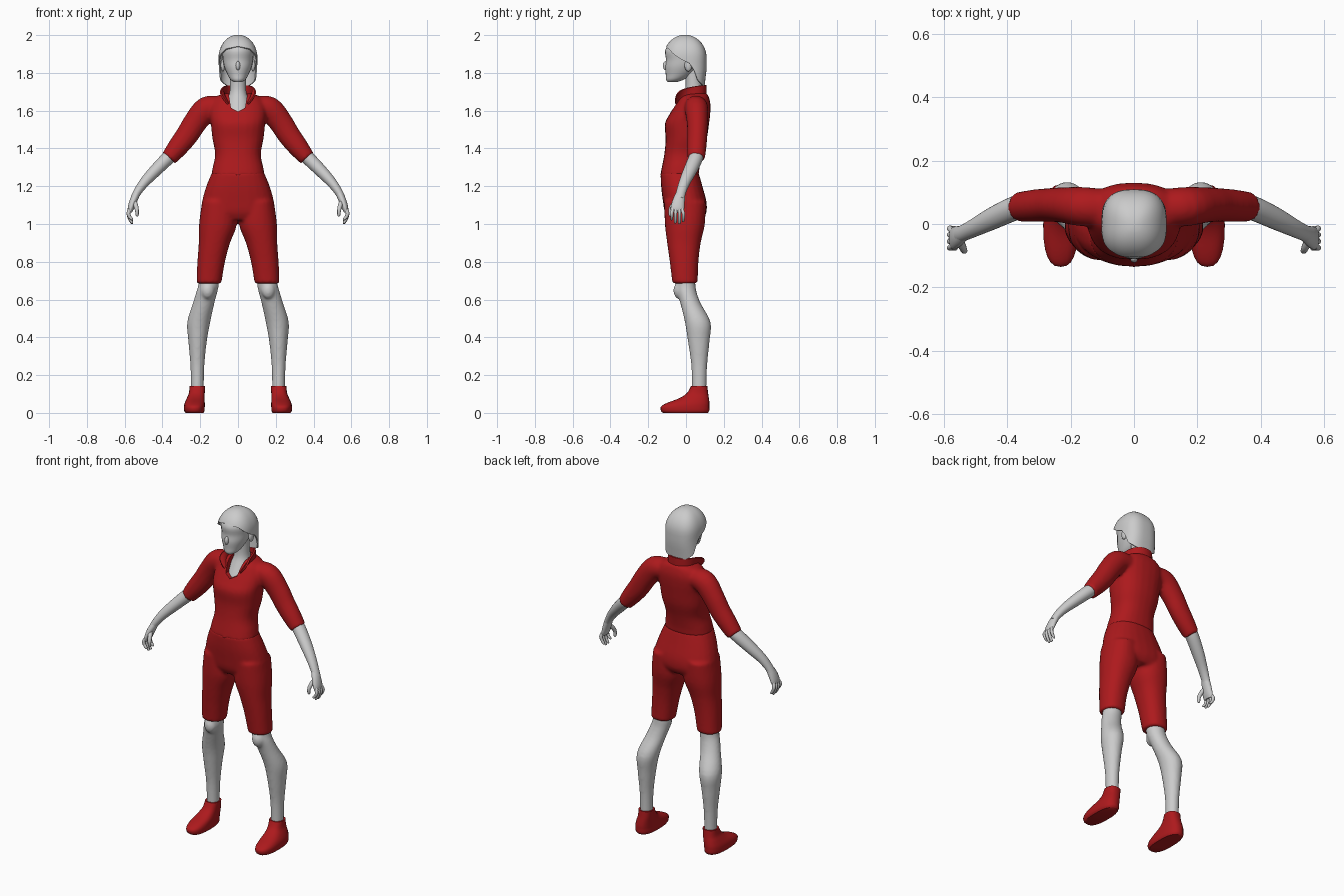
import bpy, bmesh, math
from mathutils import Vector, Matrix

if "Cube" in bpy.data.objects:
    bpy.data.objects.remove(bpy.data.objects["Cube"])

red = bpy.data.materials.new("red cloth")
red.diffuse_color = (0.42, 0.01, 0.012, 1)
red.use_nodes = True
red.node_tree.nodes["Principled BSDF"].inputs["Base Color"].default_value = red.diffuse_color


def smooth_path(secs, steps):
    """Catmull-Rom interpolation of (x, y, z, rx, ry) sections."""
    out, n = [], len(secs)
    for i in range(n - 1):
        p = [secs[max(0, min(n - 1, i + k))] for k in (-1, 0, 1, 2)]
        for s in range(steps):
            t = s / steps
            out.append([0.5 * (2 * b + (c - a) * t + (2 * a - 5 * b + 4 * c - d) * t * t
                               + (3 * b - a - 3 * c + d) * t ** 3) for a, b, c, d in zip(*p)])
    return out + [list(secs[-1])]


def loft(bm, secs, side=1, level=True, n=24, power=1.0, steps=4):
    """Closed skin through ellipses, level or square to the path."""
    path = smooth_path(secs, steps)
    pts = [Vector(p[:3]) for p in path]
    rings = []
    for i, p in enumerate(path):
        u, v = Vector((1, 0, 0)), Vector((0, 1, 0))
        if not level:
            t = (pts[min(i + 1, len(pts) - 1)] - pts[max(i - 1, 0)]).normalized()
            v = (v - t * v.dot(t)).normalized()
            u = t.cross(v)
        ring = []
        for k in range(n):
            a = 2 * math.pi * k / n
            c, s = [math.copysign(abs(w) ** power, w) for w in (math.cos(a), math.sin(a))]
            q = pts[i] + u * (c * p[3]) + v * (s * p[4])
            ring.append(bm.verts.new((q.x * side, q.y, q.z)))
        rings.append(ring)
    for a, b in zip(rings, rings[1:]):
        for k in range(n):
            bm.faces.new((a[k], a[(k + 1) % n], b[(k + 1) % n], b[k]))
    bm.faces.new(rings[0])
    bm.faces.new(rings[-1])


def ball(bm, loc, size):
    m = Matrix.Translation(loc) @ Matrix.Diagonal((*size, 1))
    bmesh.ops.create_uvsphere(bm, u_segments=20, v_segments=12, radius=1, matrix=m)


def yspan(rows):
    """Rows of (cx, z, half width, y front, y back) to loft sections."""
    return [(cx, (f + b) / 2, z, w, (b - f) / 2) for cx, z, w, f, b in rows]


def finish(name, bm, mat=None, remesh=0, solid=0, subsurf=0, cutter=None):
    bmesh.ops.recalc_face_normals(bm, faces=bm.faces)
    me = bpy.data.meshes.new(name)
    bm.to_mesh(me)
    bm.free()
    ob = bpy.data.objects.new(name, me)
    bpy.context.collection.objects.link(ob)
    if mat:
        me.materials.append(mat)
    if remesh:
        m = ob.modifiers.new("blend", 'REMESH')
        m.mode, m.voxel_size, m.use_smooth_shade = 'VOXEL', remesh, True
        m = ob.modifiers.new("soften", 'SMOOTH')
        m.factor, m.iterations = 0.5, 6
    if cutter:
        m = ob.modifiers.new("cut", 'BOOLEAN')
        m.operation, m.object, m.solver = 'DIFFERENCE', cutter, 'EXACT'
    if solid:
        m = ob.modifiers.new("thickness", 'SOLIDIFY')
        m.thickness, m.offset = solid, 0
    if subsurf:
        ob.modifiers.new("round", 'SUBSURF').levels = subsurf
    bpy.ops.object.select_all(action='DESELECT')
    ob.select_set(True)
    bpy.context.view_layer.objects.active = ob
    bpy.ops.object.convert(target='MESH')
    bpy.ops.object.shade_smooth_by_angle(angle=math.radians(50))
    return ob


# neckline cutter
bm = bmesh.new()
f = bm.faces.new([bm.verts.new((x, -0.25, z)) for x, z in
                  ((0, 1.595), (0.037, 1.615), (0.06, 1.75), (-0.06, 1.75), (-0.037, 1.615))])
ext = bmesh.ops.extrude_face_region(bm, geom=[f])
bmesh.ops.translate(bm, vec=(0, 0.28, 0), verts=[v for v in ext['geom'] if isinstance(v, bmesh.types.BMVert)])
cutter = finish("neckline_cutter", bm)
cutter.hide_render = True

# shirt: torso and half sleeves blended
bm = bmesh.new()
loft(bm, yspan([(0, 1.255, .142, -.137, .068), (0, 1.30, .134, -.128, .072), (0, 1.37, .121, -.115, .087),
                (0, 1.45, .135, -.108, .11), (0, 1.53, .144, -.112, .122), (0, 1.58, .15, -.088, .128),
                (0, 1.63, .145, -.058, .13), (0, 1.67, .12, -.035, .122), (0, 1.692, .075, -.01, .112)]), power=.85)
for s in (1, -1):
    loft(bm, [(.09, .05, 1.62, .055, .06), (.165, .055, 1.61, .066, .062), (.225, .06, 1.54, .063, .056),
              (.27, .06, 1.47, .06, .053), (.32, .057, 1.405, .054, .051), (.366, .054, 1.348, .044, .046)],
         s, level=False)
finish("shirt", bm, red, remesh=.009, cutter=cutter)
bpy.data.objects.remove(cutter)

# knee-length trousers
bm = bmesh.new()
loft(bm, yspan([(0, 1.275, .137, -.135, .066), (0, 1.2, .168, -.132, .087), (0, 1.12, .19, -.122, .108),
                (0, 1.06, .19, -.112, .108), (0, 1.02, .14, -.09, .085)]), power=.85)
for s in (1, -1):
    loft(bm, yspan([(.105, 1.12, .085, -.115, .105), (.106, 1.0, .1, -.112, .1), (.125, .9, .083, -.1, .078),
                    (.142, .8, .073, -.086, .066), (.154, .685, .066, -.072, .062)]), s, power=.9)
finish("trousers", bm, red, remesh=.009)

# open collar: five-row ribbon running from tip to tip around the neck
bm = bmesh.new()
half = [((.04, -.062, 1.615), (.1, -.055, 1.69)), ((.062, -.03, 1.665), (.088, -.02, 1.715)),
        ((.082, .03, 1.675), (.078, .035, 1.728)), ((.065, .09, 1.67), (.06, .09, 1.735)),
        ((0, .112, 1.665), (0, .113, 1.737))]
rows = half + [tuple((-x, y, z) for x, y, z in r) for r in half[-2::-1]]
vs = [[bm.verts.new(p) for p in r] for r in rows]
for a, b in zip(vs, vs[1:]):
    bm.faces.new((a[0], b[0], b[1], a[1]))
creases = bm.edges.layers.float.new("crease_edge")
for e in bm.edges:
    if e.is_boundary:
        e[creases] = .6
finish("collar", bm, red, solid=.01, subsurf=2)

# neck and chest showing in the neckline
bm = bmesh.new()
loft(bm, yspan([(0, 1.55, .07, -.075, .06), (0, 1.6, .066, -.056, .08), (0, 1.65, .058, -.028, .085),
                (0, 1.7, .044, -.005, .088), (0, 1.76, .042, -.002, .08), (0, 1.82, .042, -.01, .08)]))
finish("neck", bm)

# head with nose and ears
bm = bmesh.new()
loft(bm, yspan([(0, 1.752, .022, -.098, -.045), (0, 1.765, .04, -.106, -.01), (0, 1.79, .055, -.107, .03),
                (0, 1.83, .072, -.11, .07), (0, 1.87, .08, -.106, .09), (0, 1.92, .082, -.11, .09),
                (0, 1.965, .06, -.08, .07)]))
ball(bm, (0, -.108, 1.838), (.012, .014, .024))
for s in (1, -1):
    ball(bm, (s * .08, .012, 1.84), (.012, .02, .032))
finish("head", bm)

# bobbed hair: cap whose lower edge follows the hairline
edge = [(0, 1.938), (40, 1.925), (72, 1.885), (95, 1.855), (106, 1.82), (122, 1.76), (150, 1.735), (180, 1.725)]


def hairline(deg):
    for (a, za), (b, zb) in zip(edge, edge[1:]):
        if deg <= b:
            return za + (zb - za) * (deg - a) / (b - a)


bm = bmesh.new()
N, R, grid = 60, 14, []
for k in range(N):
    deg = 360 * k / N
    low, a, col = hairline(min(deg, 360 - deg)), math.radians(deg), []
    p = .72 if 90 < deg < 270 else .85
    c, s = [math.copysign(abs(w) ** p, w) for w in (-math.cos(a), math.sin(a))]
    for j in range(R):
        z = low + (1.997 - low) * math.sin(j / R * math.pi / 2)
        r = math.sqrt(max(0, 1 - ((z - 1.88) / .118) ** 2)) if z > 1.88 else 1
        flare = .05 * max(0, 1.83 - z) / .1
        ry = .11 - .12 * max(0, 1.82 - z)
        col.append(bm.verts.new((s * .099 * (r + flare), -.005 + c * ry * r, z)))
    grid.append(col)
top = bm.verts.new((0, -.005, 1.998))
for k in range(N):
    a, b = grid[k], grid[(k + 1) % N]
    for j in range(R - 1):
        bm.faces.new((a[j], b[j], b[j + 1], a[j + 1]))
    bm.faces.new((a[-1], b[-1], top))
finish("hair", bm, solid=.008)

# bare forearms
bm = bmesh.new()
for s in (1, -1):
    loft(bm, [(.34, .058, 1.378, .034, .036), (.375, .05, 1.345, .036, .038), (.445, .018, 1.275, .032, .035),
              (.5, -.01, 1.215, .026, .029), (.535, -.027, 1.165, .021, .026), (.55, -.033, 1.135, .02, .026)],
         s, level=False)
finish("forearms", bm)

# hands: palm, four fingers, thumb
bm = bmesh.new()
for s in (1, -1):
    loft(bm, [(.535, -.027, 1.165, .019, .024), (.553, -.038, 1.125, .02, .032), (.567, -.045, 1.085, .017, .036),
              (.572, -.046, 1.062, .01, .032)], s, level=False)
    for y, tip in ((-.075, 1.02), (-.055, 1.003), (-.034, 1.0), (-.014, 1.012)):
        loft(bm, [(.57, y * .7 - .014, 1.085, .009, .009), (.58, y, 1.058, .01, .009),
                  (.574, y, (1.058 + tip) / 2, .009, .008), (.562, y * 1.02, tip + .006, .007, .007),
                  (.559, y * 1.02, tip, .003, .003)], s, level=False, n=10)
    loft(bm, [(.55, -.05, 1.12, .013, .013), (.54, -.073, 1.095, .012, .012), (.535, -.084, 1.07, .01, .01),
              (.534, -.083, 1.047, .008, .008), (.534, -.082, 1.04, .003, .003)], s, level=False, n=10)
finish("hands", bm)

# bare lower legs with kneecaps
bm = bmesh.new()
for s in (1, -1):
    loft(bm, yspan([(.155, .74, .05, -.055, .045), (.156, .68, .054, -.052, .05), (.165, .64, .056, -.048, .056),
                    (.182, .58, .057, -.03, .078), (.208, .48, .061, -.006, .13), (.214, .38, .049, .01, .125),
                    (.215, .25, .037, .028, .112), (.215, .12, .034, .032, .108)]), s)
    ball(bm, (s * .16, -.035, .648), (.036, .032, .045))
finish("lower_legs", bm, remesh=.008)

# ankle-high shoes
bm = bmesh.new()
for s in (1, -1):
    loft(bm, yspan([(.23, 0, .048, -.122, .115), (.231, .012, .054, -.133, .123), (.231, .034, .055, -.132, .124),
                    (.229, .053, .053, -.1, .124), (.224, .078, .047, -.035, .121), (.218, .105, .042, .005, .117),
                    (.215, .142, .041, .027, .113)]), s, power=.8)
finish("shoes", bm, red)
